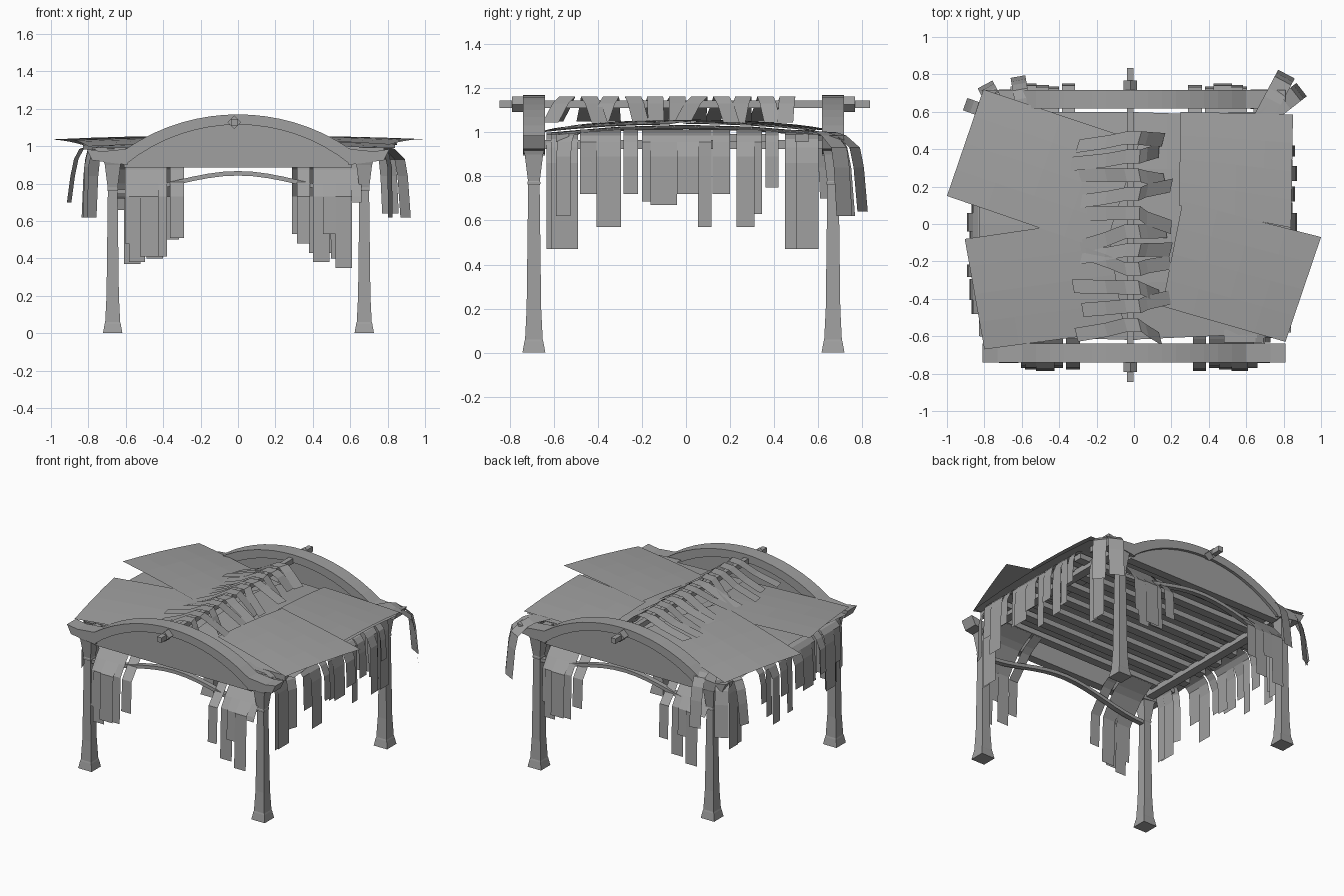
import bpy, bmesh, math, random
from mathutils import Vector

if "Cube" in bpy.data.objects:
    bpy.data.objects.remove(bpy.data.objects["Cube"])

random.seed(4)
mat = bpy.data.materials.new("weathered grey")
mat.diffuse_color = (0.35, 0.35, 0.35, 1)
mat.use_nodes = True
mat.node_tree.nodes["Principled BSDF"].inputs["Base Color"].default_value = mat.diffuse_color


def make(name, verts, faces):
    me = bpy.data.meshes.new(name)
    me.from_pydata([tuple(v) for v in verts], [], faces)
    bm = bmesh.new()
    bm.from_mesh(me)
    bmesh.ops.recalc_face_normals(bm, faces=bm.faces)
    bm.to_mesh(me)
    bm.free()
    me.materials.append(mat)
    ob = bpy.data.objects.new(name, me)
    bpy.context.collection.objects.link(ob)
    return ob


def box(name, x0, x1, y0, y1, z0, z1):
    v = [(x, y, z) for x in (x0, x1) for y in (y0, y1) for z in (z0, z1)]
    f = [(0, 1, 3, 2), (4, 6, 7, 5), (0, 4, 5, 1), (2, 3, 7, 6), (0, 2, 6, 4), (1, 5, 7, 3)]
    return make(name, v, f)


def extrude_y(name, pts, y0, y1):
    """Closed outline in x/z pushed along y."""
    n = len(pts)
    v = [(x, y0, z) for x, z in pts] + [(x, y1, z) for x, z in pts]
    f = [tuple(range(n)), tuple(range(2 * n - 1, n - 1, -1))]
    f += [(i, (i + 1) % n, (i + 1) % n + n, i + n) for i in range(n)]
    return make(name, v, f)


def strip(name, path, side, w):
    """Flat ribbon of width w along a path."""
    s = Vector(side).normalized() * w / 2
    v = []
    for p in path:
        v += [Vector(p) - s, Vector(p) + s]
    make(name, v, [(2 * i, 2 * i + 1, 2 * i + 3, 2 * i + 2) for i in range(len(path) - 1)])


def drape(name, x, y, ang, w, prof):
    """Ribbon whose profile (distance outwards, height) points along ang."""
    c, s = math.cos(math.radians(ang)), math.sin(math.radians(ang))
    strip(name, [(x + c * d, y + s * d, z) for d, z in prof], (-s, c, 0), w)


def sheet(name, corners, lift):
    """Large, gently sagging leaf sheet over the roof."""
    a, b, c, d = [Vector(p) for p in corners]
    n, v = 4, []
    for i in range(n + 1):
        for j in range(n + 1):
            u, t = i / n, j / n
            p = a.lerp(b, u).lerp(d.lerp(c, u), t)
            v.append((p.x, p.y, 1.052 + lift - 0.09 * p.y ** 2 - 0.02 * p.x ** 2))
    m = n + 1
    make(name, v, [(i * m + j, i * m + j + 1, (i + 1) * m + j + 1, (i + 1) * m + j)
                   for i in range(n) for j in range(n)])


def arc(half, z_end, z_top, n=16):
    sag = z_top - z_end
    r = (half * half + sag * sag) / (2 * sag)
    return [(x, z_top - r + math.sqrt(r * r - x * x))
            for x in (-half + 2 * half * i / n for i in range(n + 1))]


# posts with flared foot and capital
rings = [(0, .052), (.05, .043), (.06, .04), (.2, .033), (.76, .026),
         (.765, .029), (.775, .029), (.78, .027), (.9, .042), (.92, .048)]
for yname, yc in (("front", -.69), ("back", .667)):
    for xname, xc in (("left", -.67), ("right", .675)):
        v = [(xc + sx * r, yc + sy * r, z) for z, r in rings
             for sx, sy in ((-1, -1), (1, -1), (1, 1), (-1, 1))]
        k = len(rings)
        f = [(4 * i + j, 4 * i + (j + 1) % 4, 4 * i + 4 + (j + 1) % 4, 4 * i + 4 + j)
             for i in range(k - 1) for j in range(4)]
        f += [(3, 2, 1, 0), tuple(range(4 * k - 4, 4 * k))]
        make(f"{yname}_{xname}_post", v, f)

    # gable: arched band, recessed panel, horn ends
    outer, inner = arc(.6, .985, 1.17), arc(.61, .895, 1.115)
    extrude_y(f"{yname}_arch_band", outer + inner[::-1], yc - .05, yc + .05)
    extrude_y(f"{yname}_gable_panel", [(-.61, .885)] + inner + [(.61, .885)], yc - .03, yc + .03)
    for s in (-1, 1):
        extrude_y(f"{yname}_beam_end", [(s * x, z) for x, z in
                  ((.59, .9), (.71, .915), (.78, .925), (.81, .985), (.73, .972), (.6, .985))],
                  yc - .05, yc + .05)

    # bowed brace between the posts
    xs = [-.66 + 1.32 * i / 16 for i in range(17)]
    zs = [.805 + .05 * math.cos(math.pi * x / .66) for x in xs]
    extrude_y(f"{yname}_brace", [(x, z + .012) for x, z in zip(xs, zs)] +
              [(x, z - .012) for x, z in zip(xs[::-1], zs[::-1])], yc - .018, yc + .018)

    # collar holding the ridge pole
    o = -1 if yc < 0 else 1
    extrude_y(f"{yname}_collar", [(-.02 + .036 * math.cos(a), 1.127 + .036 * math.sin(a))
              for a in (i * math.pi / 2 for i in range(4))], yc + o * .05, yc + o * .1)

# ridge pole, eave beams and rafters
box("ridge_pole", -.037, -.003, -.845, .835, 1.11, 1.145)
for s in (-1, 1):
    box("eave_beam", min(s * .64, s * .7), max(s * .64, s * .7), -.65, .63, .925, .965)
for i in range(8):
    y = -.56 + i * .155
    box("rafter", -.78, .78, y - .03, y + .03, .955, .993)

# roof sheets
sheet("left_lower_sheet", ((-.83, .6), (-.83, -.6), (.02, -.62), (.02, .6)), -.024)
sheet("right_lower_sheet", ((.84, .57), (.84, -.58), (-.05, -.62), (-.05, .6)), -.018)
sheet("left_front_sheet", ((-.905, -.08), (-.8, -.67), (-.05, -.57), (-.15, .03)), 0)
sheet("left_back_sheet", ((-.805, .72), (-1, .15), (-.16, -.14), (.03, .44)), .006)
sheet("right_back_sheet", ((.25, .6), (.85, .585), (.84, -.02), (.24, .1)), 0)
sheet("right_front_sheet", ((1, -.07), (.81, -.63), (.15, -.44), (.26, .12)), .006)

# ribbons folded over the ridge pole, skewed at random
for i in range(11):
    y = -.54 + i * .1
    a, b = random.uniform(-.1, .1), random.uniform(-.09, .06)
    xl, xr = random.uniform(-.34, -.26), random.uniform(.13, .21)
    strip("ridge_ribbon", [(xl, y + a, 1.05), (-.15, y + a * .5, 1.1), (-.045, y, 1.158),
          (.03, y, 1.162), (.07, y + b * .4, 1.13), (xr, y + b, 1.045)],
          (random.uniform(-.3, .3), 1, 0), .075)


def eave(zb, reach=.0):
    """Profile that bends sharply over the eave, then hangs."""
    return [(-.3, 1.012), (-.01, 1.0), (.035, .985), (.06, .955), (.075 + reach, .89), (.08 + reach, zb)]


# side fringe: (y centre, width, bottom height)
fringe = [(-.43, .1, .72), (-.35, .11, .57), (-.25, .065, .72), (-.155, .09, .685), (-.1, .12, .67),
          (.01, .1, .72), (.085, .06, .57), (.16, .08, .72), (.27, .08, .57), (.315, .06, .63),
          (.39, .06, .75)]
for s in (-1, 1):
    for i, (y, w, zb) in enumerate(fringe):
        drape("side_fringe", s * (.78 if s > 0 else .8), y, 0 if s > 0 else 180, w,
              eave(zb, .012 * (i % 3) - .012))
    # long ribbons beside the posts
    for j, (y, w, zb) in enumerate(((-.6, .065, .47), (-.55, .12, .47), (.49, .08, .47), (.55, .1, .47))):
        drape("side_long_ribbon", s * (.63 + .008 * j), y, 0 if s > 0 else 180, w,
              [(-.15, 1.0), (.02, .99), (.06, .97), (.085, .93), (.1, .86), (.1, zb)])
    # ribbons bending round the back corners
    corner = [(.74, .66, 62, .1, .64), (.77, .62, 38, .09, .62)] if s > 0 else \
             [(.74, .64, 62, .09, .62), (.6, .67, 80, .08, .66), (.79, .6, 20, .07, .7)]
    for j, (x, y, ang, w, zb) in enumerate(corner):
        r = .09 if s > 0 else .05
        drape("back_corner_ribbon", s * x, y, ang if s > 0 else 180 - ang, w,
              [(-.2, 1.01), (0, 1.0), (.05, .985), (.03 + r, .93), (.05 + r, .84), (.07 + r, zb)])
    # front corner ribbons
    drape("front_corner_ribbon", s * .74, -.53, -20 if s > 0 else 200, .07, eave(.62))

# end fringes beneath the gables: (x centre, width, bottom height)
ends = [(-.55, .11, .48), (-.54, .085, .38), (-.475, .1, .41), (-.43, .1, .41), (-.325, .075, .51),
        (.35, .07, .48), (.445, .09, .38), (.5, .09, .53), (.565, .09, .35), (.63, .06, .7)]
for i, (x, w, zb) in enumerate(ends):
    o = .008 * (i % 3)
    prof = [(-.12, .95), (-.04, .905), (.0, .875), (.06, .8), (.105 + o, .73), (.115 + o, zb)]
    drape("front_fringe", x, -.655, -90, w, prof)
    drape("back_fringe", -x, .62, 90, w, prof[:5] + [(.115 + o, zb + .02)])
